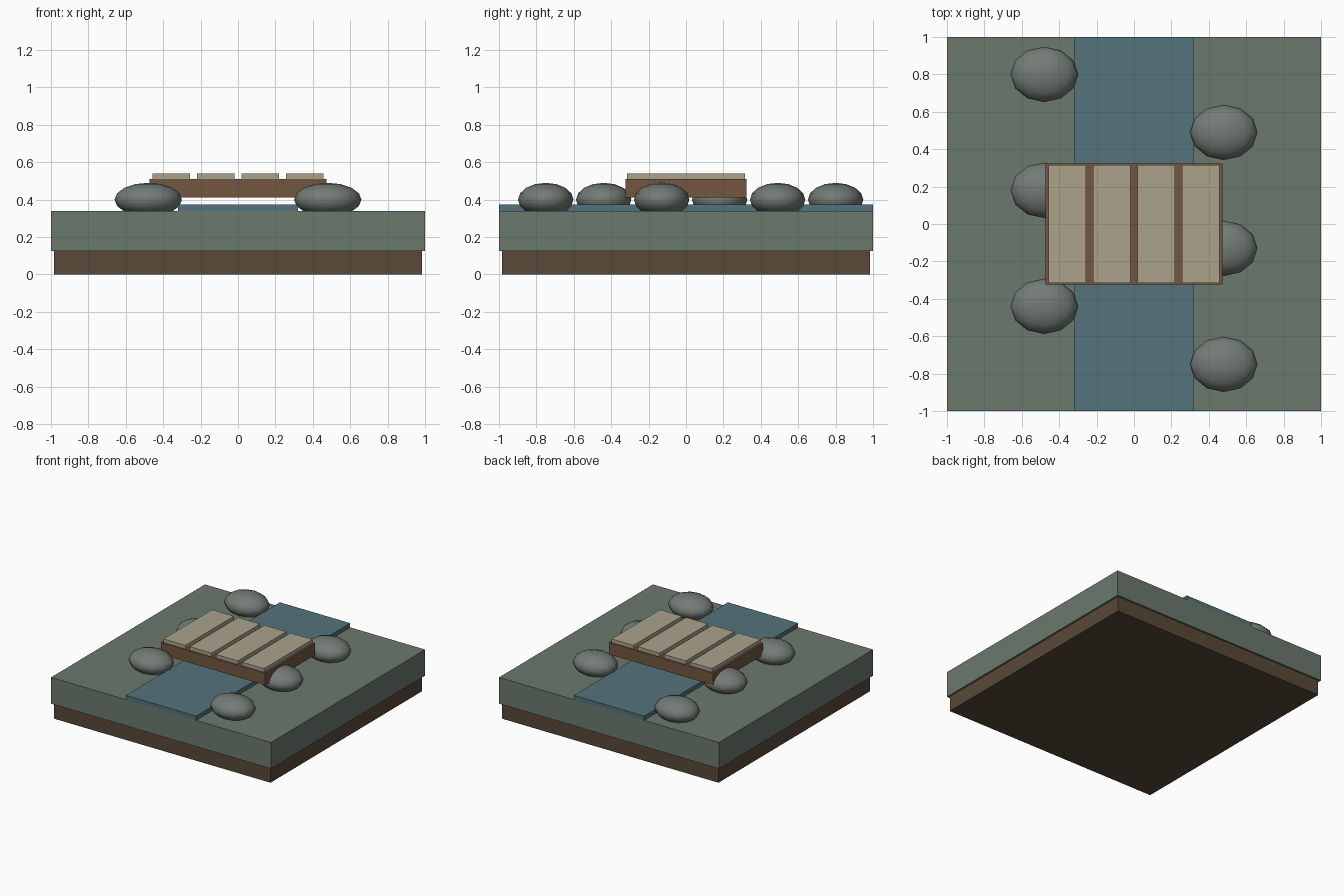
import bpy

if "Cube" in bpy.data.objects:
    bpy.data.objects.remove(bpy.data.objects["Cube"])


def material(name, rgb):
    m = bpy.data.materials.new(name)
    m.diffuse_color = (*rgb, 1)
    m.use_nodes = True
    m.node_tree.nodes["Principled BSDF"].inputs["Base Color"].default_value = m.diffuse_color
    return m


SOIL = material("soil", (0.10, 0.065, 0.04))
GRASS = material("moss_green", (0.145, 0.19, 0.155))
WATER = material("water_blue", (0.09, 0.17, 0.20))
TIMBER = material("timber", (0.17, 0.095, 0.05))
PLANK = material("pale_plank", (0.40, 0.36, 0.26))
STONE = material("stone_grey", (0.17, 0.20, 0.18))


def box(name, x, half_x, half_y, z0, z1, mat):
    """Box centred on y = 0, spanning z0..z1."""
    bpy.ops.mesh.primitive_cube_add(size=1, location=(x, 0, (z0 + z1) / 2))
    o = bpy.context.object
    o.name = name
    o.scale = (2 * half_x, 2 * half_y, z1 - z0)
    bpy.ops.object.transform_apply(location=False, rotation=False, scale=True)
    o.data.materials.append(mat)
    return o


# Ground layers and stream
box("soil_base", 0, 0.985, 0.985, 0, 0.125, SOIL)
box("grass_ground", 0, 1.0, 1.0, 0.125, 0.34, GRASS)
box("stream", 0, 0.32, 1.0, 0.34, 0.375, WATER)

# Footbridge: deck with four planks
box("bridge_deck", 0, 0.473, 0.323, 0.412, 0.51, TIMBER)
for i in range(4):
    box(f"bridge_plank_{i + 1}", -0.357 + 0.238 * i, 0.1, 0.315, 0.51, 0.54, PLANK)

# Bank stones alternating from side to side
for i in range(6):
    x = 0.48 if i % 2 == 0 else -0.48
    bpy.ops.mesh.primitive_uv_sphere_add(
        segments=12, ring_count=8, radius=1, location=(x, -0.75 + 0.31 * i, 0.4))
    o = bpy.context.object
    o.name = f"bank_stone_{i + 1}"
    o.scale = (0.18, 0.148, 0.09)
    bpy.ops.object.transform_apply(location=False, rotation=False, scale=True)
    bpy.ops.object.shade_smooth()
    o.data.materials.append(STONE)
